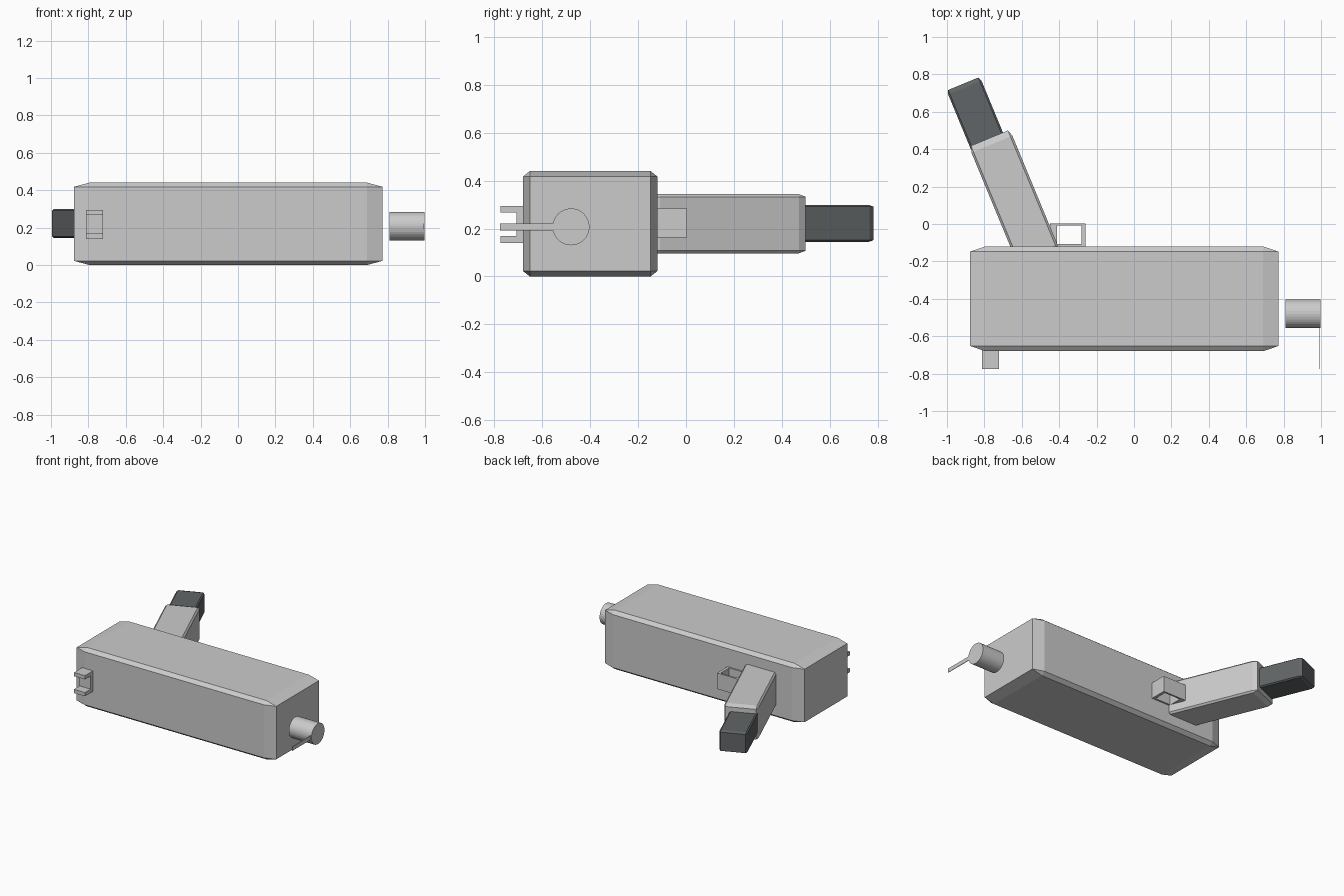
import bpy, bmesh
from math import radians, sin, cos, pi
from mathutils import Matrix, Vector

if "Cube" in bpy.data.objects:
    bpy.data.objects.remove(bpy.data.objects["Cube"])


def add(name, bm, mat=None):
    bmesh.ops.recalc_face_normals(bm, faces=bm.faces)
    if mat:
        bm.transform(mat)
    me = bpy.data.meshes.new(name)
    bm.to_mesh(me)
    bm.free()
    ob = bpy.data.objects.new(name, me)
    bpy.context.collection.objects.link(ob)
    return ob


def box(name, lo, hi, bevel=0.0, mat=None):
    """Unit cube, chamfered before stretching so chamfers follow the size."""
    bm = bmesh.new()
    bmesh.ops.create_cube(bm, size=1)
    if bevel:
        bmesh.ops.bevel(bm, geom=bm.edges[:], offset=bevel, segments=1,
                        affect='EDGES', profile=0.5)
    lo, hi = Vector(lo), Vector(hi)
    bm.transform(Matrix.Translation((lo + hi) / 2) @ Matrix.Diagonal((*(hi - lo), 1)))
    return add(name, bm, mat)


def extrude(bm, faces, vec):
    res = bmesh.ops.extrude_face_region(bm, geom=faces)
    bmesh.ops.translate(bm, vec=vec,
                        verts=[v for v in res['geom'] if isinstance(v, bmesh.types.BMVert)])


# main body
box("body", (-0.877, -0.68, 0), (0.773, -0.12, 0.44), 0.05)

# slanted grip and its dark end piece
tilt = Matrix.Rotation(radians(22.5), 4, 'Z')
box("grip", (-0.657, 0.022, 0.095), (-0.42, 0.72, 0.345), 0.05, tilt)
tip = box("grip_end", (-0.653, 0.60, 0.144), (-0.46, 1.042, 0.299), 0.05, tilt)
dark = bpy.data.materials.new("dark_grey")
dark.diffuse_color = (0.12, 0.13, 0.135, 1)
dark.use_nodes = True
dark.node_tree.nodes["Principled BSDF"].inputs["Base Color"].default_value = dark.diffuse_color
tip.data.materials.append(dark)

# trigger guard: rectangular ring
bm = bmesh.new()
rings = [[bm.verts.new((x, y, 0.163)) for x, y in ((a, c), (b, c), (b, d), (a, d))]
         for a, b, c, d in ((-0.45, -0.26, -0.125, 0.004), (-0.413, -0.281, -0.108, -0.009))]
faces = [bm.faces.new((rings[0][i], rings[0][(i + 1) % 4],
                       rings[1][(i + 1) % 4], rings[1][i])) for i in range(4)]
extrude(bm, faces, (0, 0, 0.12))
add("trigger_guard", bm)

# rear sight: U profile
bm = bmesh.new()
prof = [(-0.67, 0.14), (-0.775, 0.14), (-0.775, 0.168), (-0.708, 0.168),
        (-0.708, 0.266), (-0.775, 0.266), (-0.775, 0.294), (-0.67, 0.294)]
face = bm.faces.new([bm.verts.new((-0.813, y, z)) for y, z in prof])
extrude(bm, [face], (0.09, 0, 0))
add("rear_sight", bm)

# barrel
bm = bmesh.new()
bmesh.ops.create_cone(bm, cap_ends=True, segments=32, radius1=0.077, radius2=0.077, depth=0.187,
                      matrix=Matrix.Translation((0.9035, -0.48, 0.207)) @ Matrix.Rotation(pi / 2, 4, 'Y'))
add("barrel", bm)

# thin front sight blade
box("front_sight", (0.988, -0.776, 0.191), (0.992, -0.52, 0.221))
